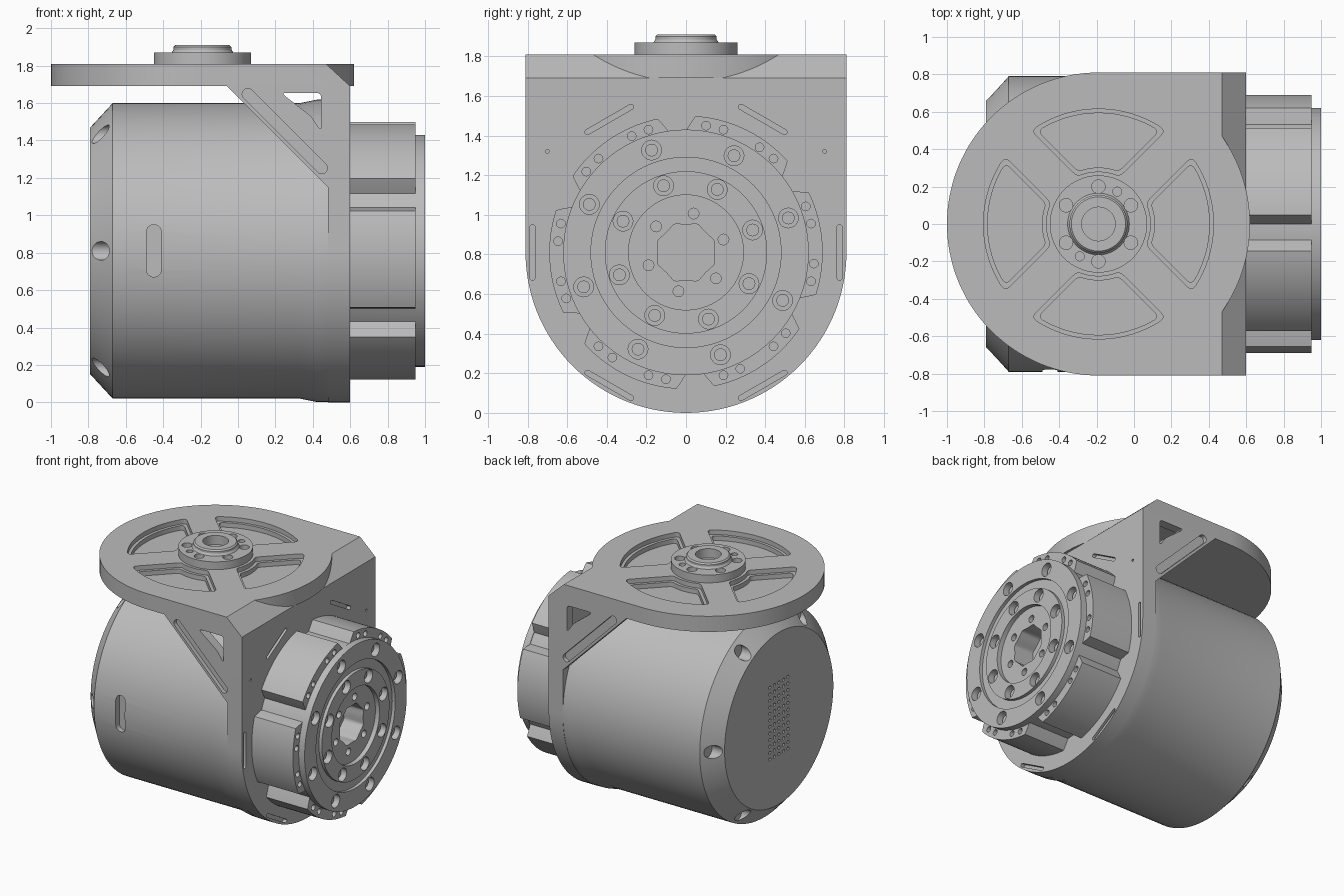
import bpy, bmesh
from math import sin, cos, pi, radians
from mathutils import Vector

if "Cube" in bpy.data.objects:
    bpy.data.objects.remove(bpy.data.objects["Cube"])

grey = bpy.data.materials.new("machined_grey")
grey.use_nodes = True
grey.diffuse_color = (0.5, 0.5, 0.5, 1)
grey.node_tree.nodes["Principled BSDF"].inputs["Base Color"].default_value = (0.5, 0.5, 0.5, 1)

AXIS_Z = 0.81     # height of the motor axis
TOP_X = -0.19     # x of the top hub


def finish(name, bm):
    bmesh.ops.recalc_face_normals(bm, faces=bm.faces)
    me = bpy.data.meshes.new(name)
    bm.to_mesh(me)
    bm.free()
    me.materials.append(grey)
    ob = bpy.data.objects.new(name, me)
    bpy.context.collection.objects.link(ob)
    return ob


def place(axis, u, v, w):
    return {"X": (w, u, v), "Y": (u, w, v), "Z": (u, v, w)}[axis]


def prisms(name, axis, outlines, lo, hi, rounding=0):
    """Extrude 2D outlines along an axis; optionally round their corners."""
    bm = bmesh.new()
    for pts in outlines:
        a = [bm.verts.new(place(axis, u, v, lo)) for u, v in pts]
        b = [bm.verts.new(place(axis, u, v, hi)) for u, v in pts]
        bm.faces.new(a)
        bm.faces.new(b)
        for i in range(len(a)):
            j = (i + 1) % len(a)
            bm.faces.new((a[i], a[j], b[j], b[i]))
    if rounding:
        bmesh.ops.recalc_face_normals(bm, faces=bm.faces)
        k = "XYZ".index(axis)
        corners = [e for e in bm.edges if e.calc_face_angle(0) > 0.5
                   and abs(e.verts[0].co[k] - e.verts[1].co[k]) > 1e-4]
        bmesh.ops.bevel(bm, geom=corners, offset=rounding, segments=4,
                        affect="EDGES", profile=0.5)
    return finish(name, bm)


def lathe(name, axis, profile, cu, cv, steps=96):
    """Spin (along, radius) points around an axis; both ends lie on the axis."""
    bm = bmesh.new()
    rings = []
    for w, r in profile:
        n = steps if r else 1
        rings.append([bm.verts.new(place(axis, cu + r * cos(2 * pi * i / steps),
                                         cv + r * sin(2 * pi * i / steps), w)) for i in range(n)])
    for a, b in zip(rings, rings[1:]):
        for i in range(steps):
            j = (i + 1) % steps
            quad = [a[i % len(a)], a[j % len(a)], b[j % len(b)], b[i % len(b)]]
            bm.faces.new(list(dict.fromkeys(quad)))
    return finish(name, bm)


def polar(r, deg, c=(0, AXIS_Z)):
    return (c[0] + r * cos(radians(deg)), c[1] + r * sin(radians(deg)))


def circle(c, r, n=20):
    return [polar(r, 360 * i / n, c) for i in range(n)]


def ring_of(r, hole, count, start, c=(0, AXIS_Z), n=20):
    return [circle(polar(r, start + 360 * i / count, c), hole, n) for i in range(count)]


def slot(c, deg, length, width):
    """Capsule outline centred on c, long side along deg."""
    out = []
    for end in (0, 180):
        tip = polar((length - width) / 2, deg + end, c)
        out += [polar(width / 2, deg + end + t, tip) for t in range(-90, 91, 20)]
    return out


def combine(ob, other, op="DIFFERENCE"):
    mod = ob.modifiers.new("cut", "BOOLEAN")
    mod.operation, mod.object, mod.solver = op, other, "EXACT"
    dg = bpy.context.evaluated_depsgraph_get()
    me = bpy.data.meshes.new_from_object(ob.evaluated_get(dg))
    ob.modifiers.clear()
    ob.data = me
    bpy.data.objects.remove(other)


# Motor cover with screw notches, side slot and vent grid
cover = lathe("motor_cover", "X", [(-0.79, 0), (-0.79, 0.66), (-0.67, 0.79), (0.33, 0.79),
                                   (0.42, 0.808), (0.5, 0.808), (0.5, 0)], 0, AXIS_Z)
combine(cover, prisms("cutter", "X", ring_of(0.72, 0.05, 6, 0), -0.9, -0.69))
combine(cover, prisms("cutter", "Y", [slot((-0.45, AXIS_Z), 90, 0.28, 0.08)], -0.9, -0.74))
vents = [circle(((c - 2) * 0.055, AXIS_Z + (r - 5.5) * 0.05), 0.013, 8)
         for c in range(5) for r in range(12)]
combine(cover, prisms("cutter", "X", vents, -0.9, -0.77))

# Bracket plate with rounded bottom, tangent slots and pin holes
arch = [polar(0.81, a) for a in range(180, 361, 3)] + [(0.81, 1.69), (-0.81, 1.69)]
plate = prisms("bracket_plate", "X", [arch], 0.48, 0.6)
slots = [slot(polar(0.775, a), a + 90, 0.28, 0.026) for a in range(0, 360, 60)]
slots += [circle((s * 0.7, 1.32), 0.01, 8) for s in (-1, 1)]
combine(plate, prisms("cutter", "X", slots, 0.57, 0.7))

# Top plate: disc joined to a chamfered corner block, four stepped pockets
hub = (TOP_X, 0)
top = prisms("top_plate", "Z", [circle(hub, 0.81, 128)], 1.69, 1.81)
combine(top, prisms("corner", "Y", [[(TOP_X, 1.69), (0.6, 1.69), (0.47, 1.81), (TOP_X, 1.81)]],
                    -0.81, 0.81), "UNION")


def pocket(turn, inner, outer, gap):
    """Ring sector whose sides run parallel to the diagonal spokes."""
    from_diag = lambda r: 45 - math_asin(gap / r)
    out = []
    for r, sign in ((inner, 1), (outer, -1)):
        h = from_diag(r)
        out += [polar(r, turn + sign * h * (1 - i / 8), hub) for i in range(17)]
    return out


def math_asin(x):
    return Vector((1, 0)).angle(Vector(((1 - x * x) ** 0.5, x))) * 180 / pi


for inset, floor in ((0, 1.775), (0.022, 1.74)):
    sectors = [pocket(t, 0.28 + inset, 0.615 - inset, 0.1 + inset) for t in (0, 90, 180, 270)]
    combine(top, prisms("cutter", "Z", sectors, floor, 1.9, 0.03))

# Top hub with bolt circle and bore
top_hub = lathe("top_hub", "Z", [(1.78, 0), (1.78, 0.26), (1.87, 0.26), (1.87, 0.165), (1.885, 0.155),
                                 (1.9, 0.155), (1.91, 0.145), (1.91, 0.09), (1.84, 0.09), (1.84, 0)],
                TOP_X, 0, 64)
holes = ring_of(0.2, 0.036, 6, 30, hub) + ring_of(0.2, 0.024, 2, 60, hub)
combine(top_hub, prisms("cutter", "Z", holes, 1.83, 1.95))

# Side gussets with a recessed diagonal slot and a window
for name, s in (("front_gusset", -1), ("back_gusset", 1)):
    gusset = prisms(name, "Y", [[(-0.07, 1.7), (0.49, 1.7), (0.49, 1.14)]], s * 0.74, s * 0.81)
    window = [(0.23, 1.655), (0.445, 1.655), (0.445, 1.45), (0.39, 1.53)]
    combine(gusset, prisms("cutter", "Y", [window], s * 0.7, s * 0.9, 0.025))
    combine(gusset, prisms("cutter", "Y", [slot((0.25, 1.45), -45, 0.62, 0.06)], s * 0.78, s * 0.9))

# Gear housing: six raised lobes around a core
rim = []
for a in range(0, 360, 2):
    off = abs((a - 4 + 30) % 60 - 30)
    rim.append(polar(0.69 - 0.075 * min(1, max(0, (off - 22) / 4)), a))
housing = prisms("gear_housing", "X", [rim], 0.58, 0.95)
screws = [circle(polar(0.648, 4 + 60 * k + d), 0.022, 12)
          for k in range(6) for d in (-17, -9, 9, 17)]
combine(housing, prisms("cutter", "X", screws, 0.91, 1.1))

# Output flange: stepped rings, bolt holes and a scalloped bore
flange = lathe("output_flange", "X", [(0.8, 0), (0.8, 0.6), (0.95, 0.6), (0.95, 0.62), (1, 0.62),
                                      (1, 0.48), (0.975, 0.48), (0.975, 0.41), (1, 0.41),
                                      (1, 0.29), (0.965, 0.29), (0.965, 0)], 0, AXIS_Z)
combine(housing, flange, "UNION")
housing.name = "gear_housing_and_flange"
bolts = ring_of(0.545, 0.05, 8, 18.6) + ring_of(0.355, 0.05, 8, 18.6)
combine(housing, prisms("cutter", "X", bolts + ring_of(0.2, 0.027, 6, 19), 0.93, 1.1))
bore = [polar(0.155 - 0.014 * abs(cos(radians(4 * a))), a) for a in range(0, 360, 5)]
combine(housing, prisms("cutter", "X", [bore], 0.8, 1.1))
heads = ring_of(0.545, 0.032, 8, 18.6) + ring_of(0.355, 0.032, 8, 18.6)
prisms("flange_bolts", "X", heads, 0.92, 0.965)

# Smooth curved walls, keep machined edges crisp
bpy.ops.object.select_all(action="DESELECT")
for ob in bpy.context.collection.objects:
    if ob.type == "MESH" and ob.data.materials and ob.data.materials[0] == grey:
        ob.select_set(True)
        bpy.context.view_layer.objects.active = ob
bpy.ops.object.shade_smooth_by_angle(angle=radians(25))
